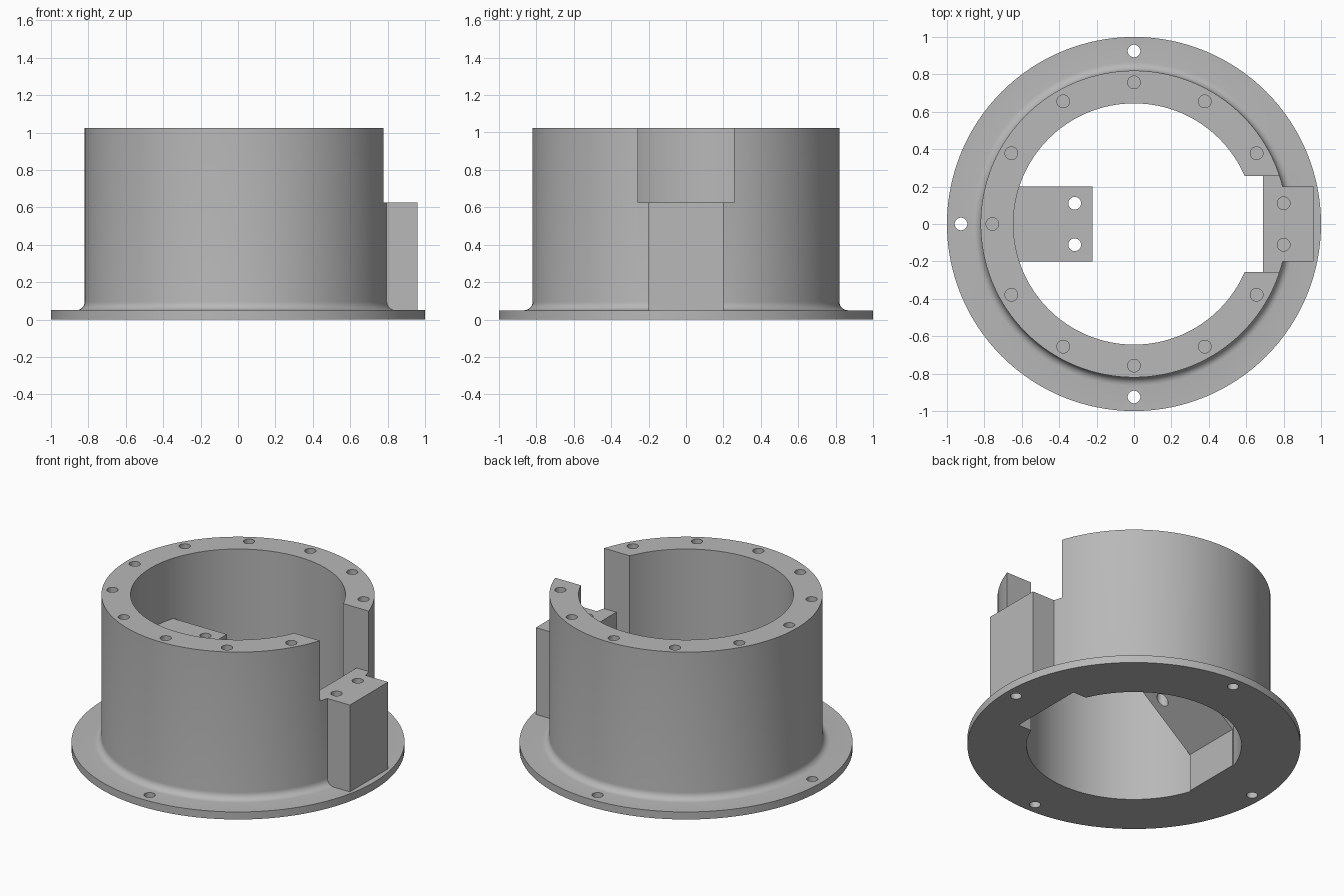
import bpy
import bmesh
from math import sin, cos, pi, radians
from mathutils import Matrix

if "Cube" in bpy.data.objects:
    bpy.data.objects.remove(bpy.data.objects["Cube"], do_unlink=True)

grey = bpy.data.materials.new("plain grey")
grey.use_nodes = True
grey.diffuse_color = (0.48, 0.48, 0.48, 1)
grey.node_tree.nodes["Principled BSDF"].inputs["Base Color"].default_value = grey.diffuse_color


def finish(bm, name):
    bmesh.ops.recalc_face_normals(bm, faces=bm.faces[:])
    mesh = bpy.data.meshes.new(name)
    bm.to_mesh(mesh)
    bm.free()
    mesh.materials.append(grey)
    ob = bpy.data.objects.new(name, mesh)
    bpy.context.collection.objects.link(ob)
    return ob


def lathe(name, profile, steps=128):
    bm = bmesh.new()
    rings = []
    for i in range(steps):
        a = 2 * pi * i / steps
        rings.append([bm.verts.new((r * cos(a), r * sin(a), z)) for r, z in profile])
    n = len(profile)
    for i in range(steps):
        p, q = rings[i], rings[(i + 1) % steps]
        for j in range(n):
            k = (j + 1) % n
            bm.faces.new((p[j], q[j], q[k], p[k]))
    return finish(bm, name)


def extrude_xz(name, outline, half_width):
    """Prism with an x-z outline, centred on y = 0."""
    bm = bmesh.new()
    face = bm.faces.new([bm.verts.new((x, -half_width, z)) for x, z in outline])
    out = bmesh.ops.extrude_face_region(bm, geom=[face])
    moved = [v for v in out["geom"] if isinstance(v, bmesh.types.BMVert)]
    bmesh.ops.translate(bm, verts=moved, vec=(0, 2 * half_width, 0))
    return finish(bm, name)


def box(name, x0, x1, z0, z1, half_width):
    return extrude_xz(name, [(x0, z0), (x1, z0), (x1, z1), (x0, z1)], half_width)


def combine(target, tool, operation):
    tool.hide_render = True
    mod = target.modifiers.new(operation, "BOOLEAN")
    mod.operation = operation
    mod.solver = "EXACT"
    mod.object = tool
    bpy.context.view_layer.objects.active = target
    bpy.ops.object.modifier_apply(modifier=mod.name)
    bpy.data.objects.remove(tool, do_unlink=True)


BORE, WALL, TOP, FLANGE = 0.645, 0.82, 1.025, 0.05
FILLET, LEDGE = 0.045, 0.625

# Flanged tube with a rounded root
fillet = [(WALL + FILLET * (1 - sin(a)), FLANGE + FILLET * (1 - cos(a)))
          for a in [radians(15 * i) for i in range(7)]]
body = lathe("flanged_housing",
             [(BORE, 0), (1, 0), (1, FLANGE)] + fillet + [(WALL, TOP), (BORE, TOP)])

# Outer mounting block and inner gusseted bracket
combine(body, box("outer_block", 0.67, 0.96, 0.02, 0.7, 0.2), "UNION")
bracket = [(-0.72, 0), (-0.605, 0), (-0.605, 0.25), (-0.222, 0.56),
           (-0.222, LEDGE), (-0.72, LEDGE)]
combine(body, extrude_xz("inner_bracket", bracket, 0.2), "UNION")

# Full-height slot inside the wall and open window above the ledge
combine(body, box("slot_cutter", 0.4, 0.69, -0.1, 1.2, 0.256), "DIFFERENCE")
combine(body, box("window_cutter", 0.4, 1.1, LEDGE, 1.2, 0.256), "DIFFERENCE")

# Screw holes: rim, flange, block and bracket
holes = bmesh.new()


def hole(x, y, z0, z1):
    bmesh.ops.create_cone(holes, cap_ends=True, segments=24, radius1=0.034, radius2=0.034,
                          depth=z1 - z0, matrix=Matrix.Translation((x, y, (z0 + z1) / 2)))


for i in range(1, 12):
    a = radians(30 * i)
    hole(0.757 * cos(a), 0.757 * sin(a), 0.83, 1.1)
for i in range(4):
    a = radians(90 * i)
    hole(0.925 * cos(a), 0.925 * sin(a), -0.05, FLANGE if i == 0 else 0.1)
for side in (-1, 1):
    hole(0.80, 0.111 * side, 0.43, 0.7)
    hole(-0.317, 0.111 * side, 0.35, 0.7)
combine(body, finish(holes, "hole_cutters"), "DIFFERENCE")

# Smooth curved walls, crisp edges
bpy.ops.object.select_all(action="DESELECT")
body.select_set(True)
bpy.context.view_layer.objects.active = body
bpy.ops.object.shade_smooth_by_angle(angle=radians(25))
